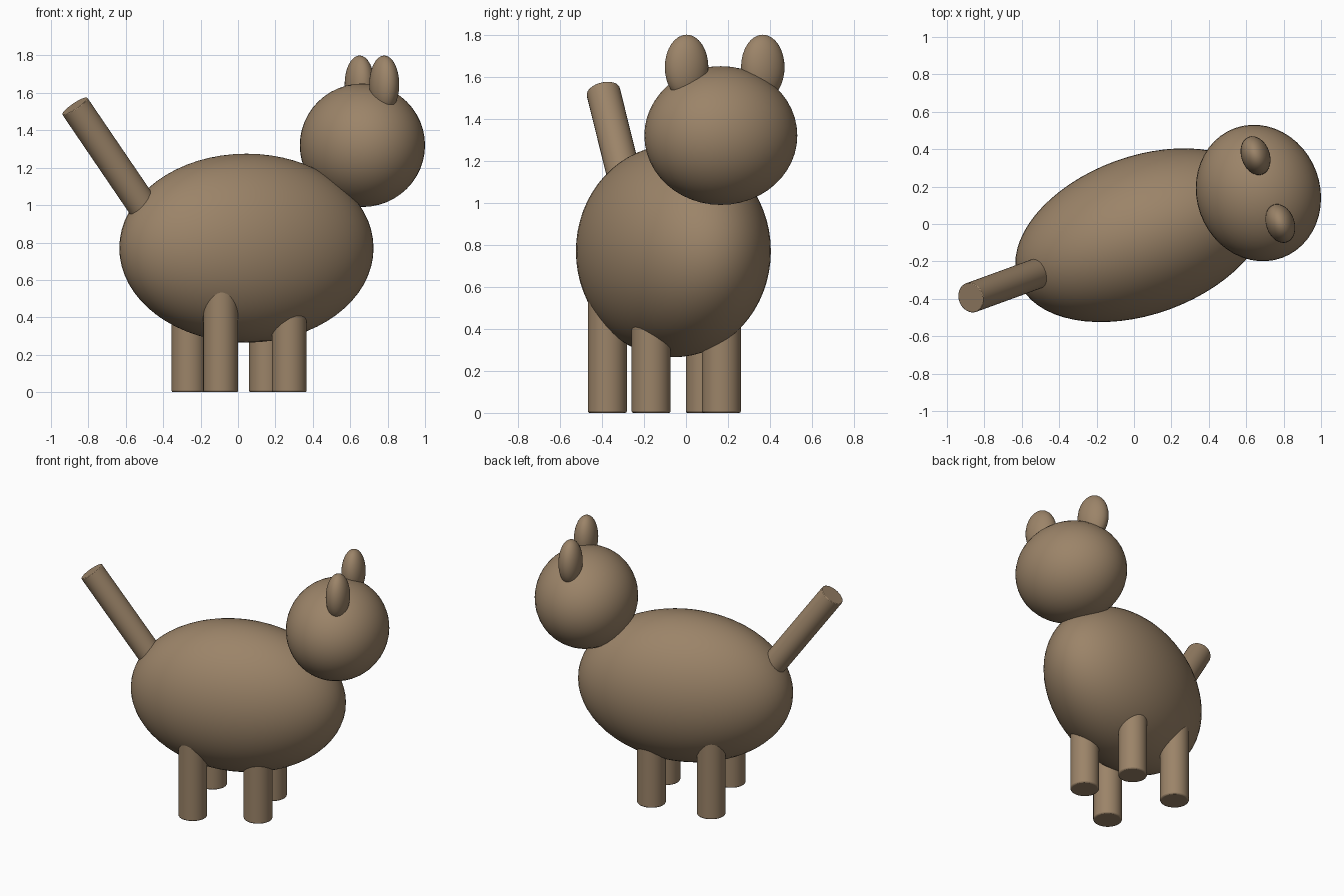
import bpy
from math import radians
from mathutils import Matrix, Vector

cube = bpy.data.objects.get("Cube")
if cube:
    bpy.data.objects.remove(cube, do_unlink=True)

# One brown coat for the whole animal
COAT = (0.33, 0.23, 0.14, 1.0)
coat = bpy.data.materials.new("warm brown")
coat.use_nodes = True
coat.diffuse_color = COAT
bsdf = coat.node_tree.nodes["Principled BSDF"]
bsdf.inputs["Base Color"].default_value = COAT
bsdf.inputs["Roughness"].default_value = 0.8

# The animal is turned about z; parts are placed as forward, side, height
YAW = radians(20)
CENTRE = Vector((0.045, -0.06, 0))
TURN = Matrix.Rotation(YAW, 3, 'Z')


def place(forward, side, height):
    return CENTRE + TURN @ Vector((forward, side, height))


def finish(name):
    obj = bpy.context.object
    obj.name = name
    obj.data.materials.append(coat)
    bpy.ops.object.transform_apply(location=False, rotation=False, scale=True)
    return obj


def ellipsoid(name, position, radii, segments=48):
    bpy.ops.mesh.primitive_uv_sphere_add(
        segments=segments, ring_count=segments // 2,
        location=place(*position), rotation=(0, 0, YAW))
    bpy.context.object.scale = radii
    obj = finish(name)
    bpy.ops.object.shade_smooth()
    return obj


def rod(name, start, end, radius, bevel):
    a, b = place(*start), place(*end)
    axis = b - a
    bpy.ops.mesh.primitive_cylinder_add(
        vertices=32, radius=radius, depth=axis.length, location=(a + b) / 2,
        rotation=axis.to_track_quat('Z', 'Y').to_euler())
    obj = finish(name)
    edge = obj.modifiers.new("soft rim", 'BEVEL')
    edge.width = bevel
    edge.segments = 2
    bpy.ops.object.shade_smooth_by_angle(angle=radians(40))
    return obj


# Body and head
ellipsoid("body", (0, 0, 0.77), (0.707, 0.422, 0.505), 64)
ellipsoid("head", (0.66, 0, 1.32), (0.33, 0.369, 0.33))

# Paired ears and legs
for label, sign in (("left", 1), ("right", -1)):
    ellipsoid(label + "_ear", (0.714, sign * 0.193, 1.645),
              (0.076, 0.107, 0.155), 32)
    for end, forward, side in (("front", 0.179, 0.178), ("rear", -0.237, 0.248)):
        rod(f"{end}_{label}_leg", (forward, sign * side, 0),
            (forward, sign * side, 0.6), 0.093, 0.008)

# Tail rises backwards from the rump
rod("tail", (-0.55, 0, 0.94), (-0.977, 0, 1.53), 0.081, 0.004)
